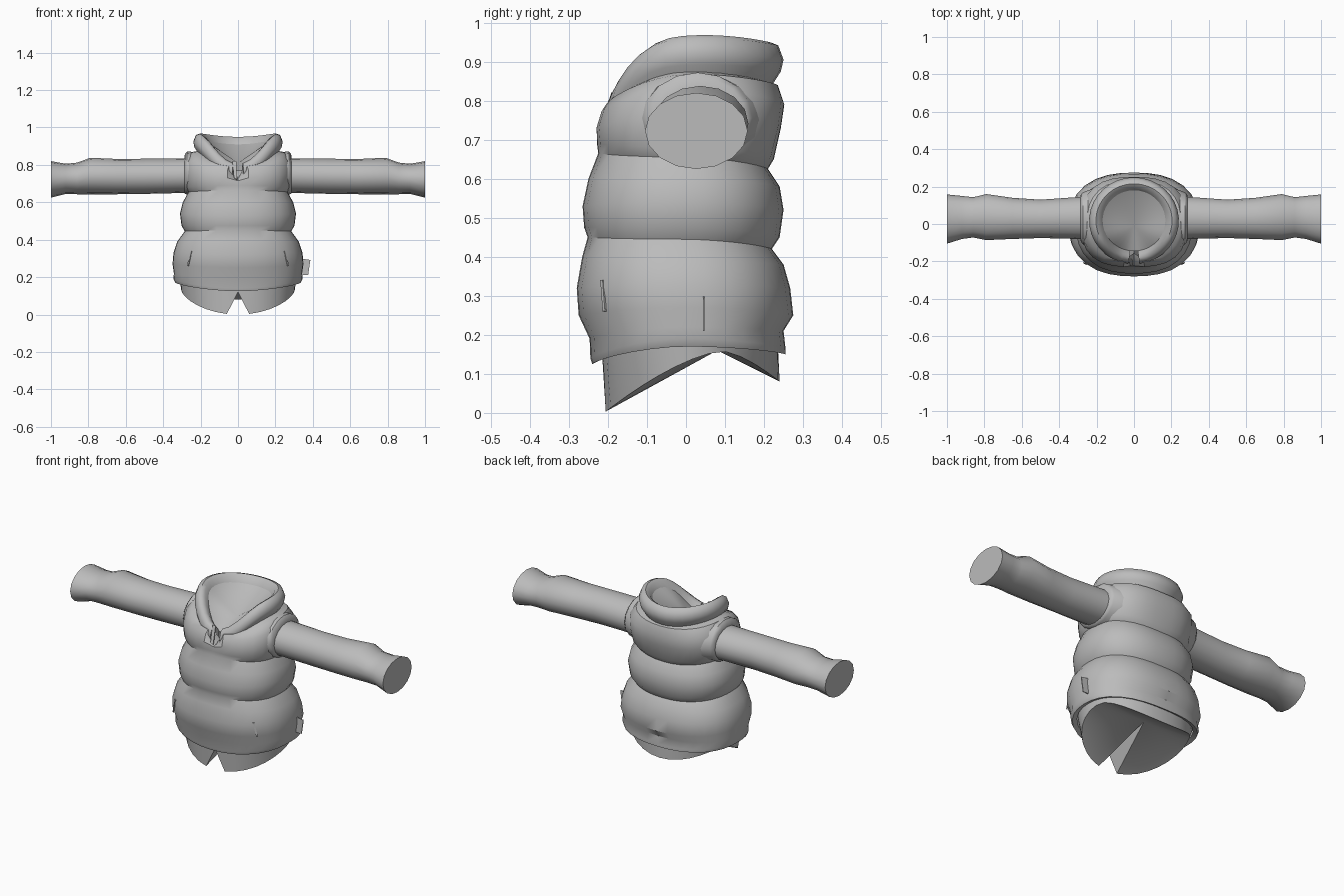
import bpy, bmesh, math

cube = bpy.data.objects.get("Cube")
if cube:
    bpy.data.objects.remove(cube, do_unlink=True)

SEG = 32

fabric = bpy.data.materials.new("grey_fabric")
fabric.use_nodes = True
GREY = (0.5, 0.5, 0.5, 1)
fabric.diffuse_color = GREY
fabric.node_tree.nodes["Principled BSDF"].inputs["Base Color"].default_value = GREY


def finish(name, bm, sharp=40):
    bmesh.ops.recalc_face_normals(bm, faces=bm.faces)
    mesh = bpy.data.meshes.new(name)
    bm.to_mesh(mesh)
    bm.free()
    mesh.materials.append(fabric)
    obj = bpy.data.objects.new(name, mesh)
    bpy.context.collection.objects.link(obj)
    bpy.ops.object.select_all(action="DESELECT")
    obj.select_set(True)
    bpy.context.view_layer.objects.active = obj
    bpy.ops.object.shade_smooth_by_angle(angle=math.radians(sharp))


def loft(bm, rings, closed=True):
    """Skin a list of point rings; returns the vertex rings."""
    vr = [[bm.verts.new(p) for p in ring] for ring in rings]
    n = len(vr[0])
    for r0, r1 in zip(vr, vr[1:]):
        for i in range(n if closed else n - 1):
            j = (i + 1) % n
            bm.faces.new((r0[i], r0[j], r1[j], r1[i]))
    return vr


def fan(bm, ring, tip):
    """Close a ring with triangles to a tip point."""
    centre = bm.verts.new(tip)
    for a, b in zip(ring, ring[1:] + ring[:1]):
        bm.faces.new((centre, a, b))


def body_ring(zf, zs, zb, yf, yb, hx, power=2.4, notch=0):
    """Ring round the torso, starting at the front centre."""
    ring = []
    cy, ry = (yf + yb) / 2, (yb - yf) / 2
    for i in range(SEG):
        a = math.tau * i / SEG
        c, s = math.cos(a), math.sin(a)
        r = (abs(c) ** power + abs(s) ** power) ** (-1 / power)
        z = zs + ((zf if c > 0 else zb) - zs) * c * c
        x, y = hx * r * s, cy - ry * r * c
        if i == 0:
            y, z = y + notch * 0.5, z - notch
        ring.append((x, y, z))
    return ring


# Padded torso: hem, lower, middle and upper puffs, shoulders
TORSO = [
    (.135, .18, .16, -.22, .235, .31),
    (.125, .17, .15, -.24, .255, .335),
    (.14, .19, .165, -.245, .255, .345),
    (.19, .22, .21, -.247, .25, .343),
    (.25, .27, .25, -.275, .275, .35),
    (.32, .33, .32, -.28, .267, .345),
    (.4, .39, .38, -.266, .25, .325),
    (.45, .445, .42, -.252, .22, .285),
    (.475, .475, .45, -.261, .24, .302),
    (.53, .54, .52, -.265, .25, .31),
    (.6, .6, .58, -.25, .24, .295),
    (.665, .655, .625, -.225, .21, .265),
    (.69, .68, .65, -.228, .225, .28, 2.6),
    (.73, .76, .73, -.23, .243, .283, 2.8, .015),
    (.77, .83, .79, -.218, .252, .28, 2.6, .045),
    (.79, .868, .84, -.205, .235, .25, 2.4, .06),
    (.79, .88, .85, -.185, .2, .19, 2, .06),
]
bm = bmesh.new()
loft(bm, [body_ring(*spec) for spec in TORSO])
finish("padded_torso", bm, 38)


# Inner hem flap with a front slit, closed inside by a shallow lining
def flap_drop(a):
    c = math.cos(a)
    if c > -.35:
        return .158 * (1 - ((c + .35) / 1.35) ** 1.5)
    return .158 - .078 * ((-.35 - c) / .65) ** 1.5


top = body_ring(.15, .2, .18, -.215, .235, .31)
bottom = []
for i, (x, y, z) in enumerate(body_ring(0, 0, 0, -.21, .24, .305, 2)):
    bottom.append((x, y, .12 if i == 0 else flap_drop(math.tau * i / SEG)))
bm = bmesh.new()
fan(bm, loft(bm, [top, bottom])[-1], (0, .08, .16))
finish("hem_flap", bm)

# Sleeves: x, back and front edges, bottom and top edges
SLEEVE = [
    (.19, -.14, .2, .63, .865), (.272, -.11, .17, .64, .872),
    (.284, -.095, .157, .645, .86), (.287, -.08, .145, .65, .835),
    (.5, -.075, .13, .645, .833), (.65, -.08, .14, .643, .832),
    (.79, -.086, .16, .643, .838), (.86, -.072, .143, .643, .812),
    (.92, -.08, .15, .645, .806), (1, -.105, .158, .625, .82),
]
for side, label in ((1, "left"), (-1, "right")):
    bm = bmesh.new()
    rings = []
    for x, y0, y1, z0, z1 in SLEEVE:
        ring = []
        for i in range(16):
            a = math.tau * i / 16
            ring.append((side * x, (y0 + y1) / 2 + (y1 - y0) / 2 * math.cos(a),
                         (z0 + z1) / 2 + (z1 - z0) / 2 * math.sin(a)))
        rings.append(ring)
    vr = loft(bm, rings)
    bm.faces.new(vr[-1])
    finish(label + "_sleeve", bm)

# Rolled collar, open at the front: scale and height below the crest
COLLAR = [(.7, -.04), (.77, -.012), (.85, 0), (.94, -.008), (1, -.045),
          (.97, -.075), (.86, -.115), (.8, -.14)]
GAP = math.radians(7)
rings = []
for scale, dz in COLLAR:
    ring = []
    for i in range(SEG + 1):
        a = GAP + (math.tau - 2 * GAP) * i / SEG
        c = math.cos(a)
        crest = .968 - .025 * (c + .15) ** 2 - .13 * max(0, c) ** 3.4
        ring.append((.24 * scale * math.sin(a), .018 - .232 * scale * c, crest + dz))
    rings.append(ring)
bm = bmesh.new()
vr = loft(bm, rings, closed=False)
for end in (0, -1):
    bm.faces.new([ring[end] for ring in vr])
finish("collar", bm, 50)

# Lining inside the neck
bm = bmesh.new()
fan(bm, [bm.verts.new(p) for p in rings[0]], (0, -.01, .81))
finish("neck_lining", bm)


def plate(name, corners, thickness):
    """Thin slab from four corners."""
    bm = bmesh.new()
    face = bm.faces.new([bm.verts.new(p) for p in corners])
    face.normal_update()
    shift = face.normal * thickness
    extra = bmesh.ops.extrude_face_region(bm, geom=[face])["geom"]
    bmesh.ops.translate(bm, vec=shift, verts=[v for v in extra if isinstance(v, bmesh.types.BMVert)])
    finish(name, bm)


# Side tag, zip pull and slanted pocket welts
plate("side_tag", [(.33, .048, .21), (.375, .048, .21), (.387, .048, .292), (.33, .048, .3)], .005)
plate("zip_pull", [(-.03, -.185, .82), (-.022, -.215, .73), (-.006, -.215, .72), (-.01, -.185, .82)], .006)
for side, label in ((1, "left"), (-1, "right")):
    plate(label + "_pocket_welt",
          [(side * .263, -.21, .26), (side * .27, -.204, .26),
           (side * .252, -.21, .34), (side * .245, -.216, .34)], .005 * side)
